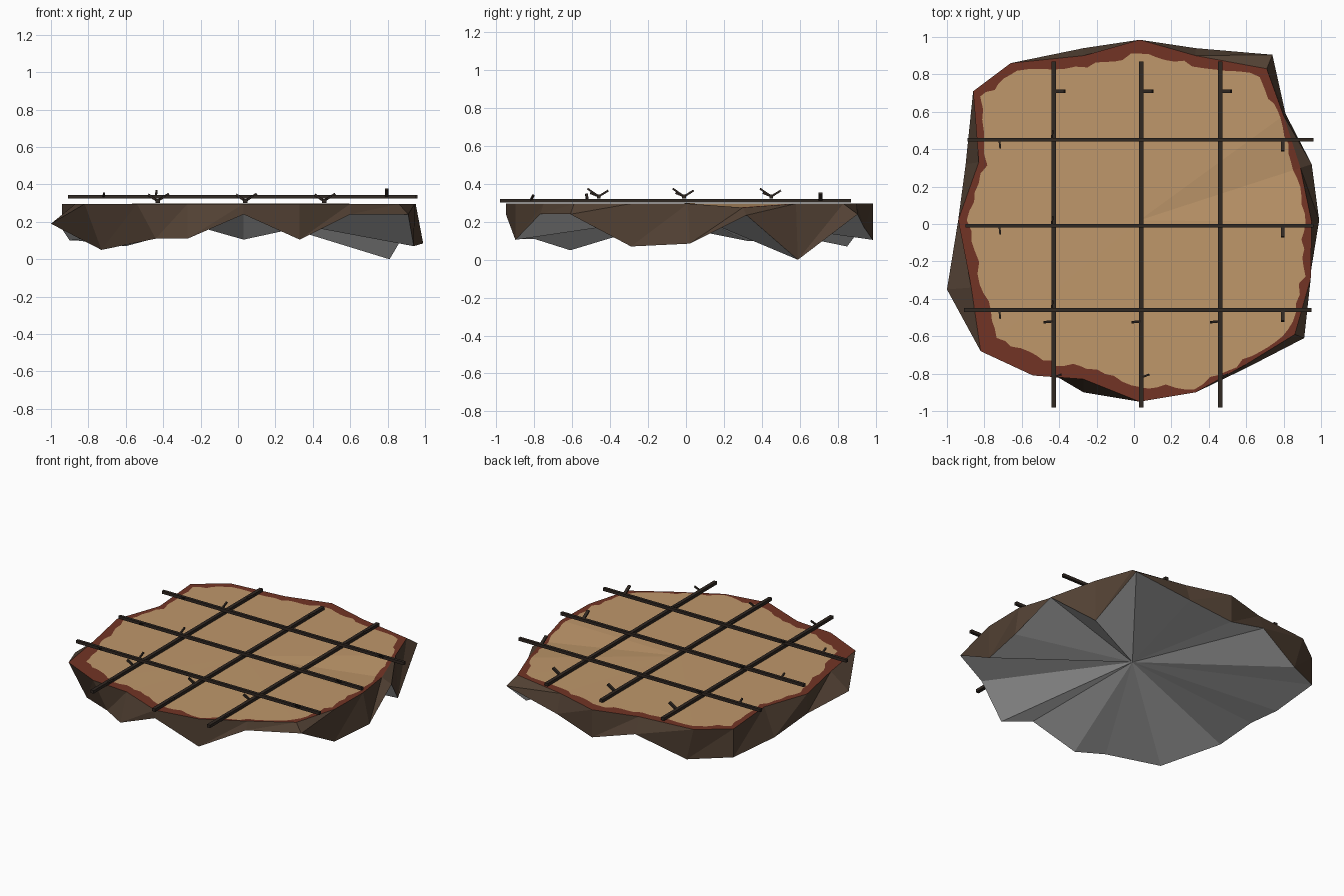
import bpy, bmesh, math, random
from mathutils import Vector

if "Cube" in bpy.data.objects:
    bpy.data.objects.remove(bpy.data.objects["Cube"])

random.seed(4)


def material(name, rgb):
    m = bpy.data.materials.new(name)
    m.diffuse_color = (*rgb, 1)
    m.use_nodes = True
    m.node_tree.nodes["Principled BSDF"].inputs["Base Color"].default_value = m.diffuse_color
    return m


TAN = material("pale_soil", (0.52, 0.31, 0.145))
RUST = material("rust_border", (0.17, 0.034, 0.018))
BROWN = material("brown_earth", (0.085, 0.053, 0.034))
GREY = material("grey_underside", (0.65, 0.65, 0.65))
DARK = material("dark_bar", (0.03, 0.021, 0.016))


def finish(bm, name, mats):
    me = bpy.data.meshes.new(name)
    bm.to_mesh(me)
    bm.free()
    for m in mats:
        me.materials.append(m)
    ob = bpy.data.objects.new(name, me)
    bpy.context.collection.objects.link(ob)
    return ob


# Ragged outline: twenty points, anticlockwise from +x
N, STEPS = 20, 6
upper = [(.95, .01), (.89, .30), (.80, .58), (.71, .83), (.33, .90),
         (.03, .985), (-.27, .90), (-.66, .86), (-.86, .71), (-.83, .33),
         (-.94, .02), (-.87, -.34), (-.82, -.68), (-.54, -.81), (-.27, -.83),
         (.03, -.95), (.33, -.90), (.60, -.75), (.86, -.59), (.945, -.29)]
lower = [(.99, .02, .085), (.95, .32, .235), (.81, .59, 0), (.74, .905, .24), (.33, .94, .17),
         (.03, .985, .105), (-.27, .94, .19), (-.60, .85, .07), (-.86, .71, .10), (-.90, .32, .10),
         (-.94, .02, .16), (-1.0, -.35, .19), (-.73, -.61, .05), (-.44, -.80, .11), (-.27, -.90, .11),
         (.03, -.95, .24), (.33, -.90, .105), (.60, -.77, .24), (.91, -.61, .24), (.94, -.29, .07)]
border = [.04, .03, .03, .05, .05, .075, .055, .05, .06, .035,
          .05, .06, .12, .09, .06, .08, .03, .02, .04, .04]
top = [Vector((x, y, .275 if k == 1 else .296)) for k, (x, y) in enumerate(upper)]
low = [Vector(p) for p in lower]

# Slab: soil top, wobbly rust border, earth walls and sunken underside
bm = bmesh.new()
mid_top = bm.verts.new((.03, .02, .298))
mid_low = bm.verts.new((.03, .02, .24))
rim, inner = [], []
for k in range(N):
    j = (k + 1) % N
    for s in range(STEPS):
        t = s / STEPS
        p = top[k].lerp(top[j], t)
        w = border[k] + (border[j] - border[k]) * t + random.uniform(-.014, .014)
        q = p + (mid_top.co - p).normalized() * max(w, .008)
        rim.append(bm.verts.new(p))
        inner.append(bm.verts.new(q))
feet = [bm.verts.new(p) for p in low]


def face(verts, mat):
    bm.faces.new(verts).material_index = mat


M = N * STEPS
for i in range(M):
    n = (i + 1) % M
    face((inner[i], inner[n], mid_top), 0)
    face((rim[i], rim[n], inner[n], inner[i]), 1)
for k in range(N):
    j = (k + 1) % N
    for s in range(STEPS):
        i = k * STEPS + s
        face((feet[k], rim[(i + 1) % M], rim[i]), 2)
    face((feet[k], feet[j], rim[(j * STEPS) % M]), 2)
    face((feet[j], feet[k], mid_low), 3)
finish(bm, "ground_slab", [TAN, RUST, BROWN, GREY])


# Square bar between two points
def bar(name, a, b, w, h=None):
    a, b = Vector(a), Vector(b)
    h = h or w
    d = b - a
    bm = bmesh.new()
    bmesh.ops.create_cube(bm, size=1)
    rot = d.to_track_quat('X', 'Z')
    for v in bm.verts:
        v.co = rot @ Vector((v.co.x * d.length, v.co.y * w, v.co.z * h)) + (a + b) / 2
    finish(bm, name, [DARK])


# Lattice running front to back, with side prongs
for x in (-.43, .04, .46):
    bar("long_bar", (x, -.98, .311), (x, .87, .311), .024, .02)
    bar("long_bar_prong", (x, .71, .312), (x + .06, .71, .35), .02, .012)
    bar("long_bar_prong", (x, -.52, .312), (x - .05, -.525, .345), .013)
    bar("long_bar_prong", (x, -.82, .312), (x + .04, -.805, .34), .01)

# Lattice running across, with side prongs
for y, x0, x1 in ((.45, -.89, .96), (-.01, -.90, .96), (-.46, -.91, .95)):
    bar("cross_bar", (x0, y, .334), (x1, y, .334), .02)
    bar("cross_bar_prong", (.795, y, .334), (.795, y - .06, .375), .02, .01)
    bar("cross_bar_prong", (-.72, y, .334), (-.715, y - .045, .352), .01)
    bar("cross_bar_prong", (-.44, y, .334), (-.435, y + .05, .365), .01)
